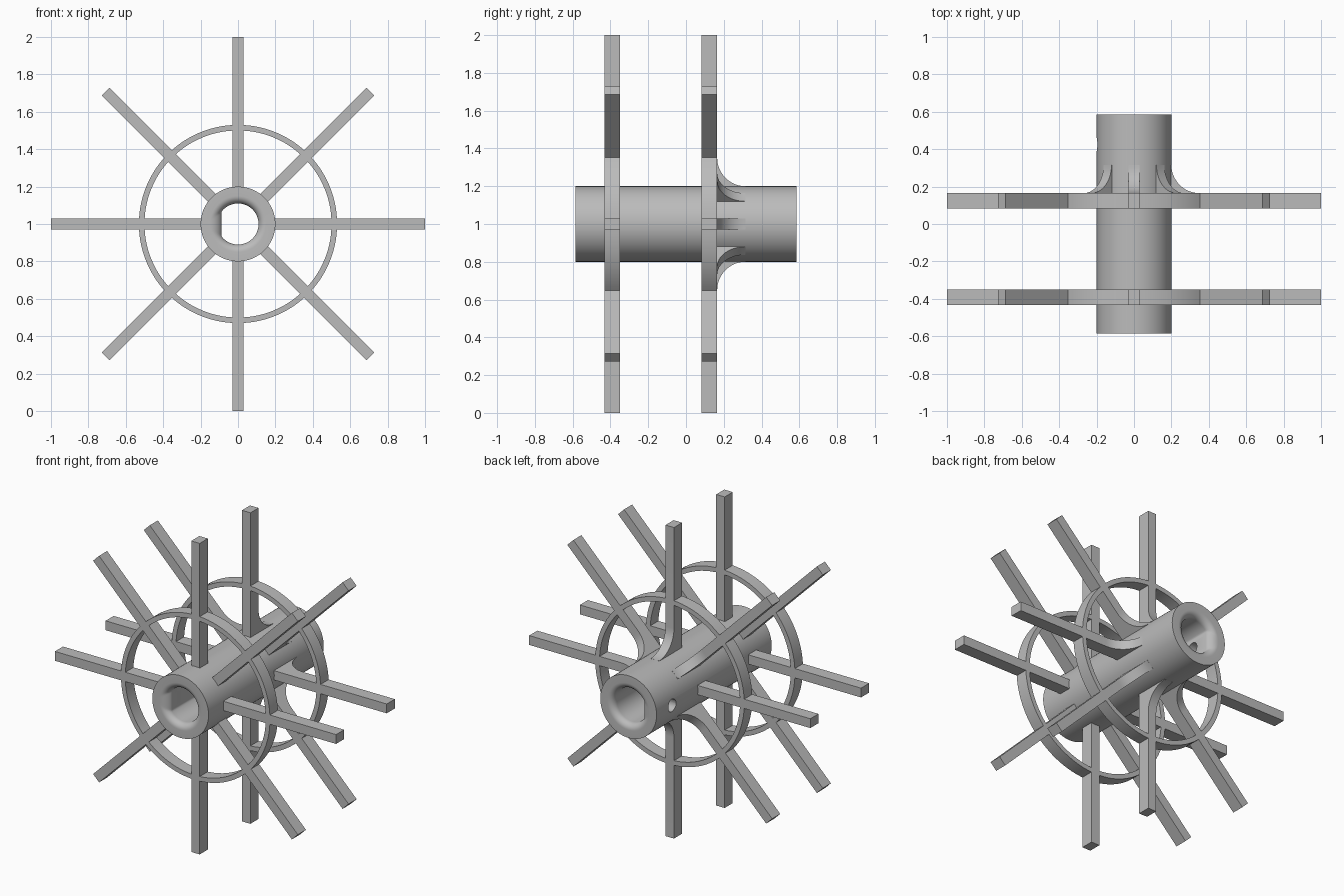
import bpy, bmesh, math
from mathutils import Matrix, Vector

cube = bpy.data.objects.get("Cube")
if cube:
    bpy.data.objects.remove(cube)

AXIS_Z = 1.0
HALF_LEN, HUB_R, BORE_R = 0.585, 0.2, 0.11
FLARE = 0.04
FLAT_CUT = 0.022
BAR = 0.06
WHEEL_DEPTH = 0.082

grey = bpy.data.materials.new("plain grey")
grey.use_nodes = True
colour = (0.5, 0.5, 0.5, 1)
grey.diffuse_color = colour
grey.node_tree.nodes["Principled BSDF"].inputs["Base Color"].default_value = colour


def finish(bm, name):
    bmesh.ops.recalc_face_normals(bm, faces=bm.faces)
    mesh = bpy.data.meshes.new(name)
    bm.to_mesh(mesh)
    bm.free()
    mesh.materials.append(grey)
    obj = bpy.data.objects.new(name, mesh)
    bpy.context.collection.objects.link(obj)
    obj.location.z = AXIS_Z
    return obj


def smooth(obj):
    bpy.ops.object.select_all(action="DESELECT")
    obj.select_set(True)
    bpy.context.view_layer.objects.active = obj
    bpy.ops.object.shade_smooth_by_angle(angle=math.radians(30))


# Hub: closed loft of outer wall and D-shaped bore with rounded mouths
def make_hub(segments=96, steps=8):
    sections = [(HUB_R, -HALF_LEN, 0), (HUB_R, HALF_LEN, 0)]
    mouth = []
    for i in range(steps + 1):
        a = math.pi / 2 * i / steps
        mouth.append((BORE_R + FLARE * (1 - math.sin(a)),
                      HALF_LEN - FLARE * (1 - math.cos(a)), FLAT_CUT * i / steps))
    sections += mouth + [(r, -y, c) for r, y, c in reversed(mouth)]
    bm = bmesh.new()
    rings = []
    for r, y, cut in sections:
        ring = []
        for i in range(segments):
            a = math.tau * i / segments
            ring.append(bm.verts.new((max(r * math.cos(a), cut - r), y, r * math.sin(a))))
        rings.append(ring)
    for k, ring in enumerate(rings):
        nxt = rings[(k + 1) % len(rings)]
        for i in range(segments):
            j = (i + 1) % segments
            bm.faces.new((ring[i], ring[j], nxt[j], nxt[i]))
    return finish(bm, "hub")


# Set screw hole through the flat side of the hub
def drill(hub):
    bm = bmesh.new()
    bmesh.ops.create_cone(bm, cap_ends=True, segments=32, radius1=0.04, radius2=0.04, depth=0.2,
                          matrix=Matrix.Translation((-0.16, 0.425, 0)) @ Matrix.Rotation(math.pi / 2, 4, "Y"))
    cutter = finish(bm, "screw_hole_cutter")
    cutter.hide_render = True
    mod = hub.modifiers.new("screw_hole", "BOOLEAN")
    mod.operation, mod.solver, mod.object = "DIFFERENCE", "EXACT", cutter
    bpy.context.view_layer.objects.active = hub
    bpy.ops.object.modifier_apply(modifier=mod.name)
    bpy.data.objects.remove(cutter)


# Spoke: side profile extruded sideways, optionally with a curved gusset
def add_spoke(bm, angle, y0, gusset):
    y1 = y0 + WHEEL_DEPTH
    root, fillet = HUB_R - 0.02, 0.15
    profile = [(root, y0), (1, y0), (1, y1)]
    if gusset:
        for i in range(13):
            a = math.pi / 2 * i / 12
            profile.append((HUB_R + fillet * (1 - math.sin(a)), y1 + fillet * (1 - math.cos(a))))
        profile.append((root, y1 + fillet))
    else:
        profile.append((root, y1))
    turn = Matrix.Rotation(-angle, 4, "Y")
    face = bm.faces.new([bm.verts.new(turn @ Vector((r, y, -BAR / 2))) for r, y in profile])
    out = bmesh.ops.extrude_face_region(bm, geom=[face], use_keep_orig=True)
    moved = [g for g in out["geom"] if isinstance(g, bmesh.types.BMVert)]
    bmesh.ops.translate(bm, verts=moved, vec=turn @ Vector((0, 0, BAR)))


# Ring segment spanning the gap between two neighbouring spokes
def add_arc(bm, angle, y0, steps=12):
    loops = []
    for i in range(steps + 1):
        loop = []
        for r, y in ((0.5, y0), (0.53, y0), (0.53, y0 + WHEEL_DEPTH), (0.5, y0 + WHEEL_DEPTH)):
            start = math.asin(BAR / 2 / r)
            a = angle + start + (math.pi / 4 - 2 * start) * i / steps
            loop.append(bm.verts.new((r * math.cos(a), y, r * math.sin(a))))
        loops.append(loop)
    for a, b in zip(loops, loops[1:]):
        for i in range(4):
            j = (i + 1) % 4
            bm.faces.new((a[i], a[j], b[j], b[i]))


def make_wheel(prefix, y0, gussets):
    spokes, ring = bmesh.new(), bmesh.new()
    for i in range(8):
        angle = i * math.pi / 4
        # The spoke beside the screw hole stays plain for access
        add_spoke(spokes, angle, y0, gussets and i != 4)
        add_arc(ring, angle, y0)
    smooth(finish(spokes, prefix + "_spokes"))
    smooth(finish(ring, prefix + "_ring"))


hub = make_hub()
drill(hub)
smooth(hub)
make_wheel("front", -0.432, False)
make_wheel("back", 0.083, True)
